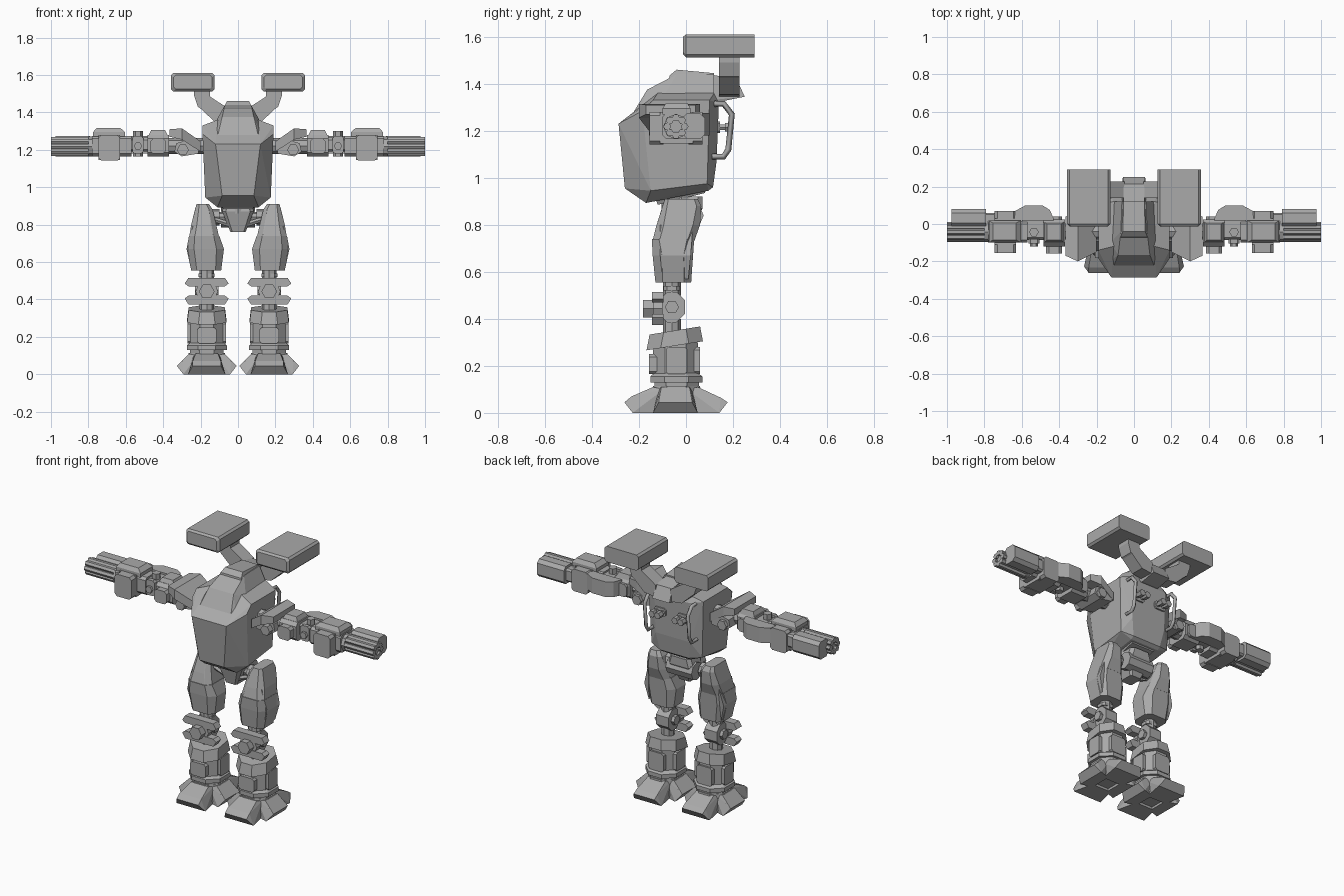
import bpy, bmesh, math
from mathutils import Vector

grey = bpy.data.materials.new("plain_grey")
grey.diffuse_color = (0.4, 0.4, 0.4, 1)


def at(ax, t, a, b):
    """Point with t along axis ax, and a, b along the two remaining axes."""
    p = [a, b]
    p.insert(ax, t)
    return tuple(p)


def sec(ax, t, a0, a1, b0, b1, c=0.0):
    """Rectangular section across an axis with chamfered corners."""
    out = []
    for a, sa in ((a0, 1), (a1, -1)):
        for b, sb in ((b0, 1), (b1, -1)):
            out += [at(ax, t, a + sa * c, b), at(ax, t, a, b + sb * c)]
    return out


def ngon(ax, t, a, b, r, n=6):
    return [at(ax, t, a + r * math.cos(2 * math.pi * i / n), b + r * math.sin(2 * math.pi * i / n)) for i in range(n)]


def hulls(name, groups, mirror=True):
    """One object made of convex pieces; mirror=True copies it across x."""
    me = bpy.data.meshes.new(name)
    bm = bmesh.new()
    for pts in groups:
        tmp = bmesh.new()
        for p in pts:
            tmp.verts.new(p)
        bmesh.ops.remove_doubles(tmp, verts=tmp.verts, dist=0.0005)
        res = bmesh.ops.convex_hull(tmp, input=tmp.verts)
        loose = [v for v in tmp.verts if not v.link_faces]
        bmesh.ops.delete(tmp, geom=loose, context='VERTS')
        bmesh.ops.dissolve_limit(tmp, angle_limit=0.03, verts=tmp.verts, edges=tmp.edges)
        bmesh.ops.recalc_face_normals(tmp, faces=tmp.faces)
        part = bpy.data.meshes.new("part")
        tmp.to_mesh(part)
        tmp.free()
        bm.from_mesh(part)
        bpy.data.meshes.remove(part)
    bm.to_mesh(me)
    bm.free()
    me.materials.append(grey)
    ob = bpy.data.objects.new(name, me)
    bpy.context.collection.objects.link(ob)
    if mirror:
        ob.modifiers.new("Mirror", 'MIRROR').use_clip = False
    return ob


def box(x0, x1, y0, y1, z0, z1, c=0.0, ax=2):
    r = [(x0, x1), (y0, y1), (z0, z1)]
    t = r.pop(ax)
    return sec(ax, t[0], *r[0], *r[1], c) + sec(ax, t[1], *r[0], *r[1], c)


def rod(ax, t0, t1, a, b, r, n=6, r2=None):
    return ngon(ax, t0, a, b, r, n) + ngon(ax, t1, a, b, r2 or r, n)


def sym(pts):
    return pts + [(-x, y, z) for x, y, z in pts]


def extrude_y(xz, y0, y1):
    return [(x, y, z) for x, z in xz for y in (y0, y1)]


# Torso shell, raised hood and spine
hulls("torso", [sym([
    (.12, -.287, 1.23), (.085, -.26, .955), (.115, -.19, 1.30), (.19, -.185, 1.285), (.19, -.14, 1.33),
    (.175, -.15, .945), (.11, -.17, .893), (.10, .095, .945), (.175, .09, .975), (.19, .10, 1.33),
    (.12, .14, 1.32), (.12, .13, 1.07), (.10, .115, .96), (.11, .12, 1.36), (.11, -.12, 1.36)])], False)
hulls("hood", [
    sym([(.118, -.25, 1.235), (.115, -.19, 1.30), (.085, -.165, 1.375), (.07, -.04, 1.44), (.065, .12, 1.44),
         (.125, -.1, 1.34), (.12, .12, 1.33)]),
    sym([(.08, -.075, 1.40), (.072, -.07, 1.435), (.06, -.04, 1.46), (.055, .12, 1.445), (.075, .12, 1.40)]),
    sym([(.055, .1, 1.44), (.055, .215, 1.42), (.06, .25, 1.345), (.06, .15, 1.325), (.065, .1, 1.33)])], False)
hulls("belly_plate", [sym([(.08, -.12, .885), (.08, .08, .935), (.09, -.13, .91), (.09, .09, .96)])], False)

# Back handles and exhaust stubs
for s, side in ((1, "left"), (-1, "right")):
    cu = bpy.data.curves.new("handle_" + side, 'CURVE')
    cu.dimensions = '3D'
    cu.bevel_depth, cu.bevel_resolution = .013, 0
    sp = cu.splines.new('POLY')
    path = [(.12, 1.315), (.16, 1.315), (.195, 1.27), (.18, 1.12), (.16, 1.09), (.11, 1.09)]
    sp.points.add(len(path) - 1)
    for p, (y, z) in zip(sp.points, path):
        p.co = (.15 * s, y, z, 1)
    cu.use_fill_caps = True
    cu.materials.append(grey)
    bpy.context.collection.objects.link(bpy.data.objects.new("handle_" + side, cu))
hulls("exhaust_stubs", [rod(1, .11, .17, x, 1.215, .014, 6) for x in (.06, .10)]
      + [rod(1, .165, .2, x, 1.215, .021, 6) for x in (.06, .10)] + [box(.04, .12, .12, .145, 1.19, 1.24, .01, 1)])

# Launcher pods on cranked stems
hulls("launcher_pod", [sec(1, -.013, .14, .345, 1.525, 1.6, .012) + sec(1, .0, .126, .358, 1.512, 1.61, .012)
                       + sec(1, .292, .126, .358, 1.512, 1.61, .012)])
hulls("launcher_stem", [
    extrude_y([(.235, 1.515), (.15, 1.515), (.15, 1.485), (.205, 1.425), (.215, 1.43), (.235, 1.49)], .14, .228),
    extrude_y([(.15, 1.485), (.205, 1.425), (.13, 1.355), (.05, 1.345), (.05, 1.42)], .14, .228)])

# Shoulders: axle, bent pad, bolt block
hulls("shoulder_axle", [rod(0, .17, .42, -.04, 1.22, .042, 8)])
hulls("shoulder_pad", [
    [(x, y, z) for x, y0, y1, z0, z1 in ((.20, -.15, .05, 1.19, 1.245), (.30, -.20, .06, 1.255, 1.315))
     for y in (y0, y1) for z in (z0, z1)],
    [(x, y, z) for x, y0, y1, z0, z1 in ((.30, -.20, .06, 1.255, 1.315), (.365, -.17, .04, 1.27, 1.31))
     for y in (y0, y1) for z in (z0, z1)]])
hulls("shoulder_joint", [extrude_y([(.21, 1.18), (.21, 1.235), (.28, 1.25), (.33, 1.235), (.34, 1.19), (.3, 1.165)], -.12, .05),
                         rod(1, -.155, .07, .295, 1.2, .032, 6)])

# Upper arm and elbow
hulls("upper_arm", [box(.37, .485, -.12, .025, 1.165, 1.28, .02, 0),
                    sec(2, 1.275, .375, .48, -.10, .01) + sec(2, 1.305, .39, .465, -.085, 0),
                    box(.385, .47, -.158, -.115, 1.18, 1.26, .015, 1),
                    box(.385, .47, .02, .04, 1.18, 1.26, .015, 1)])
hulls("elbow", [[(x, y, z) for x, y in ((.43, .03), (.45, .075), (.49, .1), (.58, .1), (.635, .07), (.64, .02), (.43, .02))
                 for z in (1.18, 1.275)],
                box(.48, .60, -.085, .03, 1.19, 1.265, .012, 0),
                box(.505, .565, -.105, -.08, 1.18, 1.275, .012, 1),
                rod(2, 1.165, 1.3, .535, -.043, .026, 6), rod(1, -.12, -.1, .535, 1.22, .022, 6)])

# Forearm blocks
hulls("forearm", [box(.57, .78, -.10, .015, 1.165, 1.275, .015, 0),
                  sec(2, 1.27, .605, .775, -.10, .02) + sec(2, 1.295, .605, .775, -.10, .02)
                  + sec(2, 1.318, .63, .755, -.085, .005),
                  box(.63, .745, -.155, -.095, 1.142, 1.28, .015, 1),
                  box(.63, .745, .01, .07, 1.142, 1.28, .015, 1),
                  box(.63, .745, -.11, .03, 1.145, 1.28)])

# Rotary gun with side housing
cy, cz = -.043, 1.218
hulls("gun_barrels", [rod(0, .77, 1.0, cy + .037 * math.cos(i * math.pi / 4), cz + .037 * math.sin(i * math.pi / 4), .0165, 6)
                      for i in range(8)] + [rod(0, .77, .985, cy, cz, .03, 8), rod(0, .77, .80, cy, cz, .054, 8)])
hulls("gun_housing", [box(.79, .975, -.015, .08, 1.165, 1.275, .02, 0), box(.74, .80, -.03, .06, 1.18, 1.26, .01, 0)])

# Pelvis
hulls("pelvis", [sec(2, .92, -.07, .07, -.09, .07, .02) + sec(2, .87, -.085, .085, -.10, .07, .02)
                 + sec(2, .76, -.04, .04, -.075, .02, .01),
                 rod(2, .86, .92, 0, -.02, .085, 8),
                 rod(0, -.18, .18, -.02, .84, .028, 8), rod(0, -.09, .09, .02, .84, .055, 8)], False)
hulls("hip_strut", [ngon(0, .04, -.06, .80, .016) + ngon(0, .15, -.05, .835, .016),
                    rod(0, .10, .14, -.02, .84, .045, 8)])

# Thighs
hulls("thigh", [
    sec(2, .91, .155, .222, -.09, .05, .015) + sec(2, .88, .135, .23, -.10, .065, .02)
    + sec(2, .80, .118, .25, -.125, .06, .03) + sec(2, .73, .10, .262, -.143, .035, .03),
    sec(2, .74, .10, .262, -.145, .035, .03) + sec(2, .67, .075, .275, -.142, .03, .04)
    + sec(2, .555, .09, .25, -.13, .022, .03),
    [(.24, -.11, .80), (.24, .03, .80), (.275, -.11, .67), (.275, .02, .67), (.25, -.1, .57), (.25, .01, .57)]])

# Knees: hub, front wing plates, bolts
cx = .167
hulls("knee_neck", [rod(2, .50, .56, cx, -.06, .038, 8), rod(2, .33, .40, cx, -.06, .038, 8),
                    box(.125, .21, -.095, -.025, .52, .54, .015)])
hulls("knee_hub", [box(.125, .21, -.115, -.005, .385, .515, .035, 0), rod(0, .105, .23, -.06, .45, .03, 6)])
hulls("knee_plates", [
    extrude_y([(.05, .485), (.07, .515), (.265, .515), (.285, .485), (.265, .47), (.07, .47)], -.145, -.095),
    extrude_y([(.05, .405), (.07, .42), (.265, .42), (.285, .405), (.265, .373), (.07, .373)], -.145, -.095),
    rod(1, -.183, -.1, cx, .443, .042, 6), rod(1, -.14, -.1, cx, .443, .06, 8)])

# Shins: tilted collar, octagonal body, panels, ankle ring
collar = sec(2, .285, .062, .272, -.168, .072, .06) + sec(2, .35, .07, .264, -.155, .06, .06)
hulls("shin_collar", [[(x, y, z + .16 * (y + .05)) for x, y, z in collar]])
hulls("shin_body", [box(.08, .254, -.14, .05, .13, .30, .05)])
hulls("shin_panels", [box(.115, .22, -.158, -.12, .165, .25, .012, 1), box(.115, .22, .03, .06, .165, .28, .012, 1),
                      box(.063, .10, -.085, .005, .165, .28, .01, 0), box(.235, .271, -.085, .005, .165, .28, .01, 0)])
hulls("ankle_ring", [sec(2, .13, .06, .274, -.152, .07, .06) + sec(2, .155, .06, .274, -.152, .07, .06)
                     + sec(2, .17, .08, .254, -.135, .05, .05),
                     box(.078, .256, -.135, .055, .09, .135, .05)])

# Feet: octagonal core with four splayed toes
toes = []
for i, (reach, w) in enumerate(((.16, .095), (.222, .095), (.16, .095), (.217, .10))):
    d = Vector((math.cos(i * math.pi / 2), math.sin(i * math.pi / 2), 0))
    side = Vector((-d.y, d.x, 0))
    toes.append([tuple(Vector((cx, -.045, z)) + d * a + side * b * k) for k in (1, -1)
                 for a, b, z in ((.05, .07, .0), (.05, .07, .10), (.095, .06, .11),
                                 (reach - .035, w, 0), (reach, w * .75, .045), (reach - .03, w * .75, .07 if i != 1 else .065))])
hulls("foot", toes + [sec(2, .015, .05, .284, -.16, .07, .07) + sec(2, .115, .07, .264, -.14, .06, .06)])
